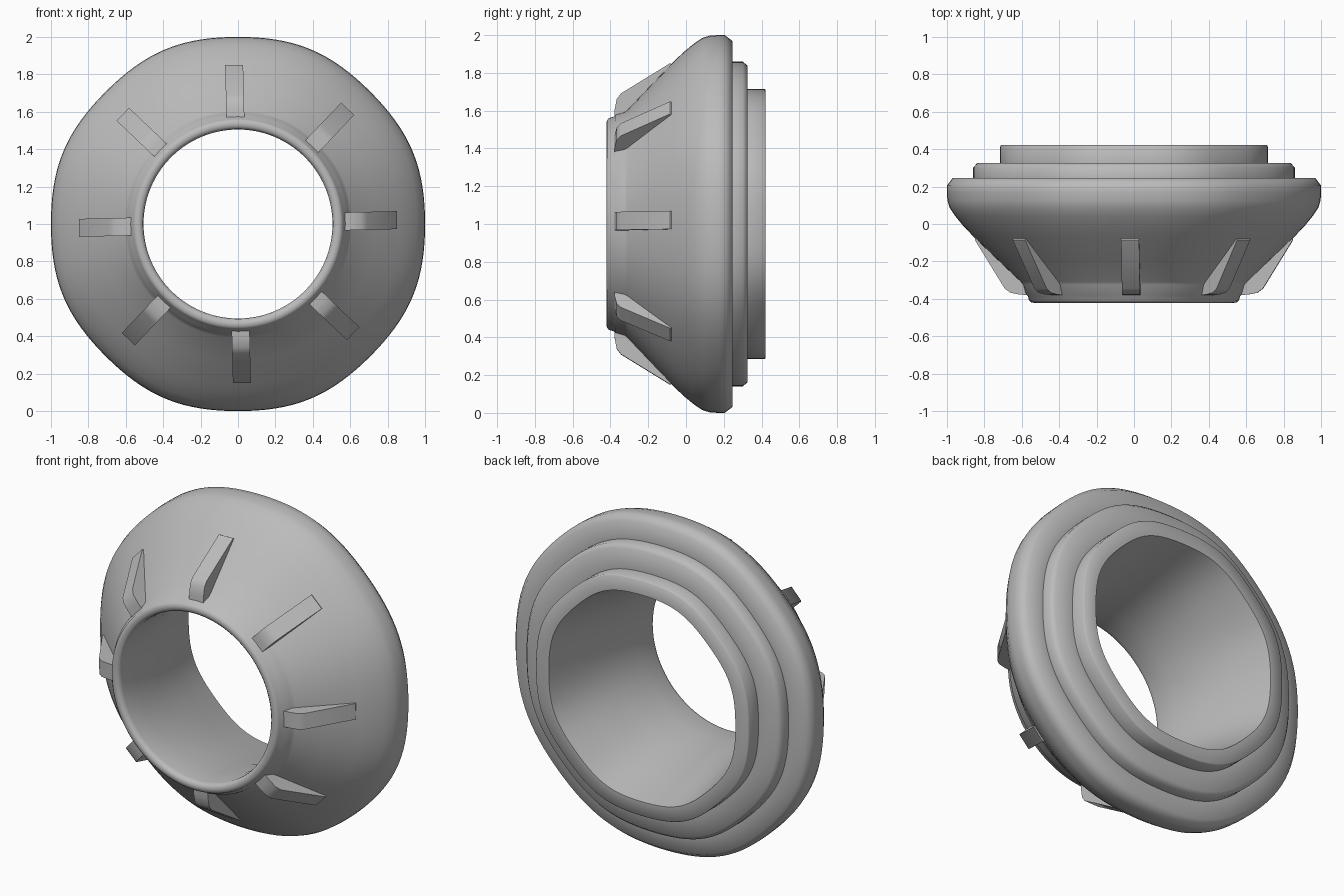
import bpy, bmesh, math
from mathutils import Matrix, Vector

cube = bpy.data.objects.get("Cube")
if cube:
    bpy.data.objects.remove(cube)

grey = bpy.data.materials.new("plain grey")
grey.use_nodes = True
colour = (0.5, 0.5, 0.5, 1)
grey.diffuse_color = colour
grey.node_tree.nodes["Principled BSDF"].inputs["Base Color"].default_value = colour

SEGMENTS = 128


def finish(name, bm, angle):
    bmesh.ops.recalc_face_normals(bm, faces=bm.faces)
    mesh = bpy.data.meshes.new(name)
    bm.to_mesh(mesh)
    bm.free()
    mesh.materials.append(grey)
    obj = bpy.data.objects.new(name, mesh)
    bpy.context.collection.objects.link(obj)
    bpy.ops.object.select_all(action="DESELECT")
    obj.select_set(True)
    bpy.context.view_layer.objects.active = obj
    bpy.ops.object.shade_smooth_by_angle(angle=math.radians(angle))


def lathe(name, sections):
    """Turn (radius, y) points about the y axis; each section swells by its bulge between the ribs."""
    profile = [(r, y, bulge) for bulge, points in sections for r, y in points]
    n = len(profile)
    bm = bmesh.new()
    rings = []
    for i in range(SEGMENTS):
        a = 2 * math.pi * i / SEGMENTS
        wave = (1 - math.cos(8 * a)) / 2
        ring = []
        for r, y, bulge in profile:
            rr = r * (1 + bulge * wave)
            ring.append(bm.verts.new((rr * math.cos(a), y, 1 + rr * math.sin(a))))
        rings.append(ring)
    for i, ring in enumerate(rings):
        after = rings[(i + 1) % SEGMENTS]
        for j in range(n):
            k = (j + 1) % n
            bm.faces.new((ring[j], ring[k], after[k], after[j]))
    finish(name, bm, 55)


# Body: rolled lip, neck, cone, softly eight-sided rim, stepped collars and tapered bore
lathe("ring_body", [
    (0.0, [(0.505, -0.39), (0.509, -0.408), (0.52, -0.418), (0.535, -0.421), (0.55, -0.418),
           (0.561, -0.408), (0.567, -0.385)]),
    (0.005, [(0.578, -0.375), (0.592, -0.325), (0.606, -0.308)]),
    (0.008, [(0.73, -0.19)]),
    (0.011, [(0.86, -0.065), (0.91, -0.013), (0.955, 0.042), (0.985, 0.087), (0.997, 0.125),
             (1.0, 0.17), (1.0, 0.205), (0.97, 0.245)]),
    (0.014, [(0.86, 0.245), (0.86, 0.30), (0.838, 0.326)]),
    (0.018, [(0.715, 0.326), (0.715, 0.415), (0.71, 0.421), (0.626, 0.421)]),
    (0.013, [(0.575, 0.20)]),
    (0.0, [(0.525, -0.05), (0.506, -0.25)])])

# Ribs: eight fins standing on the cone
RIB = [(0.56, -0.38), (0.61, -0.377), (0.66, -0.367), (0.69, -0.345), (0.85, -0.085),
       (0.84, -0.065), (0.57, -0.29)]
for i in range(8):
    bm = bmesh.new()
    side = bm.faces.new([bm.verts.new((r, y, -0.048)) for r, y in RIB])
    grown = bmesh.ops.extrude_face_region(bm, geom=[side])
    moved = [g for g in grown["geom"] if isinstance(g, bmesh.types.BMVert)]
    bmesh.ops.translate(bm, verts=moved, vec=Vector((0, 0, 0.096)))
    turn = Matrix.Rotation(-math.radians(45 * i + 1.4), 4, "Y")
    bm.transform(Matrix.Translation((0, 0, 1)) @ turn)
    finish(f"rib_{i + 1}", bm, 30)
